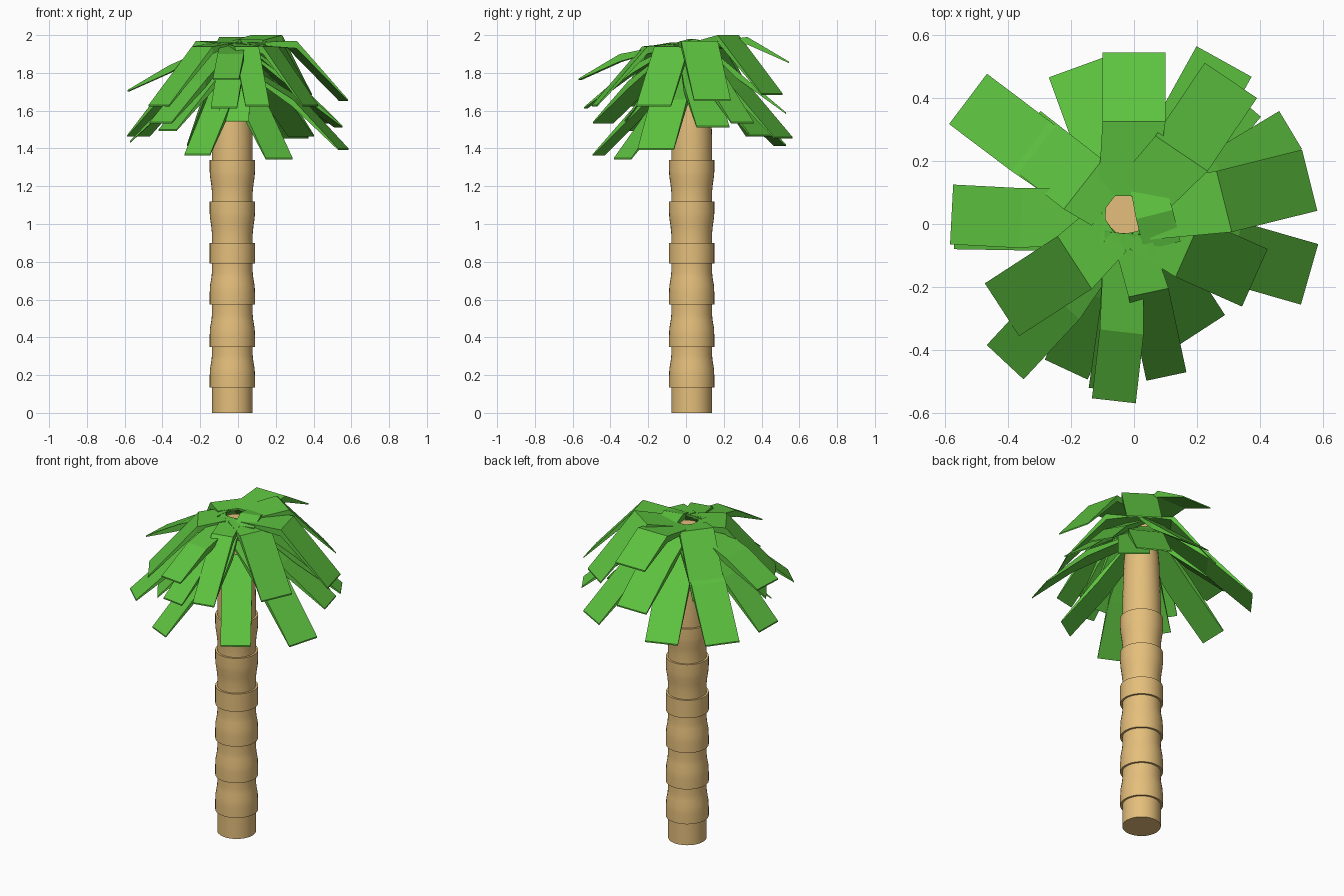
import bpy, bmesh, math
from mathutils import Vector

if "Cube" in bpy.data.objects:
    bpy.data.objects.remove(bpy.data.objects["Cube"])

CX, CY = -0.03, 0.03          # trunk axis


def material(name, rgb):
    m = bpy.data.materials.new(name)
    m.diffuse_color = (*rgb, 1)
    m.use_nodes = True
    m.node_tree.nodes["Principled BSDF"].inputs["Base Color"].default_value = m.diffuse_color
    return m


BARK = material("bark", (0.78, 0.52, 0.20))
GREEN = material("leaf_green", (0.11, 0.54, 0.05))


def add_object(name, bm, mat):
    bmesh.ops.recalc_face_normals(bm, faces=bm.faces)
    me = bpy.data.meshes.new(name)
    bm.to_mesh(me)
    bm.free()
    me.materials.append(mat)
    ob = bpy.data.objects.new(name, me)
    bpy.context.collection.objects.link(ob)
    return ob


# Trunk: ringed profile, lower segments flare at the bottom, upper ones at the top
profile = [(0, 0), (0.108, 0)]
for z in (0.135, 0.35, 0.575):
    profile += [(0.108, z), (0.12, z), (0.12, z + 0.06), (0.118, z + 0.1),
                (0.111, z + 0.14), (0.108, z + 0.17)]
profile += [(0.108, 0.79), (0.12, 0.79), (0.12, 0.9)]
for z in (0.9, 1.12):
    profile += [(0.108, z), (0.108, z + 0.05), (0.112, z + 0.09),
                (0.118, z + 0.13), (0.12, z + 0.16), (0.12, z + 0.22)]
profile += [(0.108, 1.34), (0.108, 1.45), (0.1, 1.7), (0.08, 1.92), (0, 1.92)]

bm = bmesh.new()
pts = [bm.verts.new((CX + r, CY, z)) for r, z in profile]
edges = [bm.edges.new(p) for p in zip(pts, pts[1:])]
bmesh.ops.spin(bm, geom=pts + edges, cent=(CX, CY, 0), axis=(0, 0, 1),
               angle=2 * math.pi, steps=32, use_duplicate=False)
bmesh.ops.remove_doubles(bm, verts=bm.verts, dist=0.0005)
trunk = add_object("trunk", bm, BARK)
bpy.context.view_layer.objects.active = trunk
trunk.select_set(True)
bpy.ops.object.shade_smooth_by_angle(angle=math.radians(35))
trunk.select_set(False)


def blade(name, points, width):
    """Bent wedge-shaped blade through inner, bend and tip points."""
    inner, bend, tip = (Vector(p) for p in points)
    d = tip - bend
    side = Vector((-d.y, d.x, 0)).normalized() * width / 2
    bm = bmesh.new()
    rows = []
    for p, w, t in ((inner, 0.9, 0.012), (bend, 1, 0.04), (tip, 1, 0.008)):
        s, down = side * w, Vector((0, 0, -t))
        rows.append([bm.verts.new(v) for v in
                     (p + s, p - s, p - s + down, p + s + down)])
    for a, b in zip(rows, rows[1:]):
        for i in range(4):
            j = (i + 1) % 4
            bm.faces.new((a[i], a[j], b[j], b[i]))
    bm.faces.new(rows[0])
    bm.faces.new(rows[-1][::-1])
    add_object(name, bm, GREEN)


def tier(name, run, drop, leaves):
    """Leaves given as angle, tip radius, tip height, width; run and drop of the outer half."""
    for n, (deg, r, z, w) in enumerate(leaves, 1):
        a = math.radians(deg)
        d = Vector((math.cos(a), math.sin(a), 0))
        tip = d * r + Vector((0, 0, z))
        bend = d * (r - min(run, 0.55 * r)) + Vector((0, 0, z + drop))
        out = Vector((bend.x - CX, bend.y - CY, 0)).normalized() * 0.06
        inner = Vector((CX, CY, min(bend.z + 0.18, 1.96))) + out
        blade(f"{name}_{n}", (inner, bend, tip), w)


tier("upper_leaf", 0.28, 0.31, [
    (56, .55, 1.69, .2), (142, .455, 1.66, .2), (213, .5, 1.63, .2),
    (-24, .42, 1.63, .2), (14, .575, 1.66, .2), (-78, .495, 1.63, .13)])
tier("flat_leaf", 0.22, 0.13, [
    (90, .545, 1.86, .2), (-96.5, .565, 1.77, .14), (177, .58, 1.71, .19)])
tier("middle_leaf", 0.26, 0.22, [
    (90, .53, 1.59, .2), (31, .58, 1.54, .14), (-98, .535, 1.62, .14),
    (227, .6, 1.54, .16), (15, .55, 1.52, .18)])
tier("lower_leaf", 0.25, 0.26, [
    (61, .59, 1.46, .2), (-16, .58, 1.4, .2), (-57, .4, 1.35, .17),
    (245, .51, 1.37, .15), (179, .57, 1.44, .18), (143, .66, 1.47, .2),
    (110, .53, 1.42, .19), (50, .52, 1.47, .18), (-94, .32, 1.55, .16),
    (214, .45, 1.5, .17)])

# Small young leaf on the crown
blade("crown_leaf", ((.04, .13, 1.96), (.065, .03, 1.98), (.09, -.07, 1.95)), .12)
